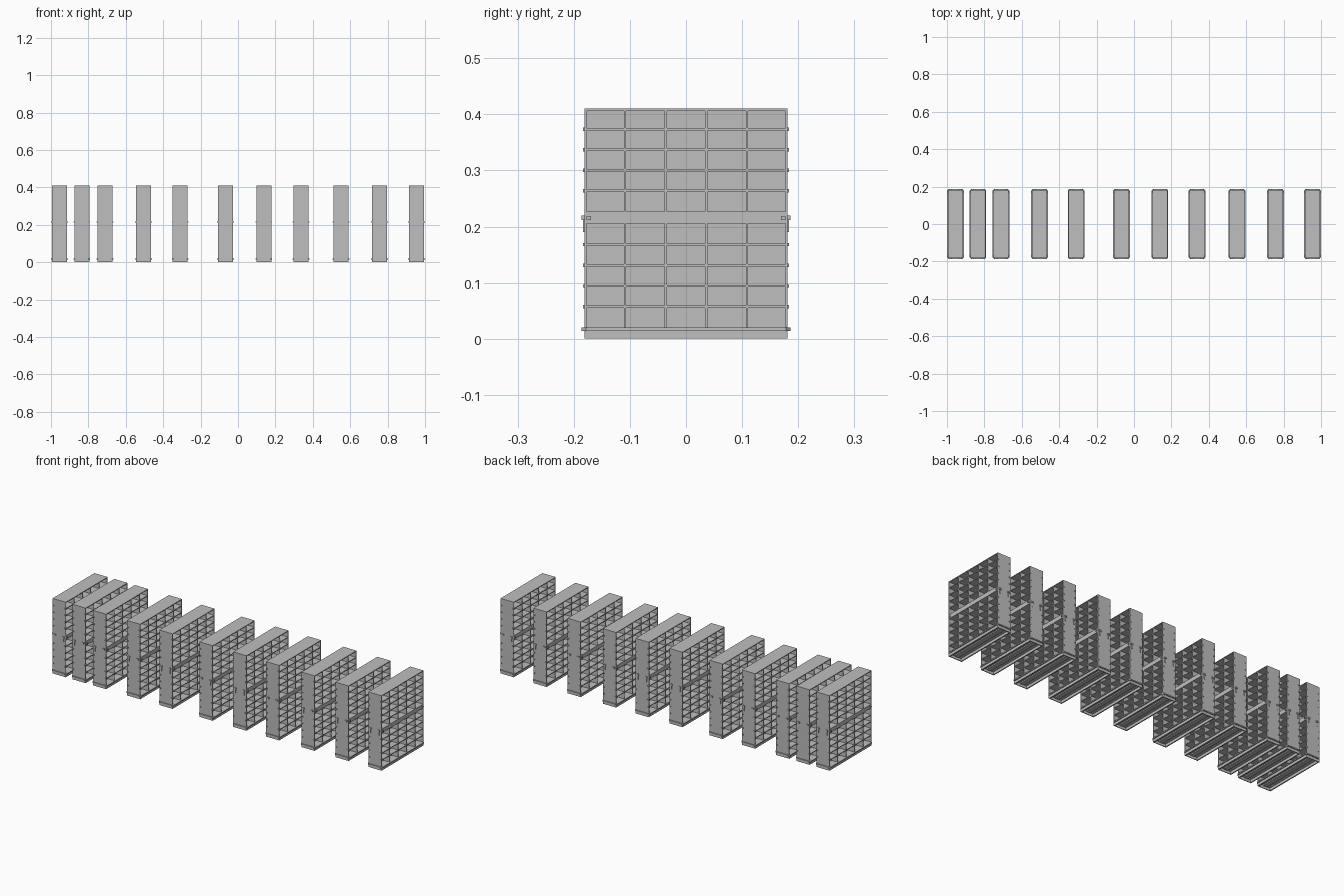
import bpy
import bmesh
from mathutils import Matrix, Vector

if "Cube" in bpy.data.objects:
    bpy.data.objects.remove(bpy.data.objects["Cube"], do_unlink=True)

grey = bpy.data.materials.new("light grey")
grey.use_nodes = True
grey.diffuse_color = (0.52, 0.52, 0.52, 1)
grey.node_tree.nodes["Principled BSDF"].inputs["Base Color"].default_value = (0.52, 0.52, 0.52, 1)

# Overall sizes of one rack
HX, HY, TOP = 0.04, 0.181, 0.41
BASE, MID_LOW, MID_HIGH = 0.02, 0.205, 0.227
PANEL = 0.004
ROWS, COLUMNS = 5, 5
RACK_X = [-0.955, -0.835, -0.711, -0.505, -0.309, -0.066, 0.138, 0.336, 0.55, 0.756, 0.955]


def box(bm, x, y, z):
    """Add a box given its (low, high) range on each axis."""
    size = Vector([r[1] - r[0] for r in (x, y, z)])
    centre = Vector([(r[1] + r[0]) / 2 for r in (x, y, z)])
    bmesh.ops.create_cube(bm, size=1, matrix=Matrix.Translation(centre) @ Matrix.Diagonal(size).to_4x4())


def around(c, half):
    return (c - half, c + half)


def finish(name, bm):
    mesh = bpy.data.meshes.new(name)
    bm.to_mesh(mesh)
    bm.free()
    mesh.materials.append(grey)
    return name, mesh


def ring(bm, hx, hy, cut, width, low, high):
    """Rectangular band with chamfered corners."""
    def outline(hx, hy, z):
        pts = []
        for sx, sy in ((1, 1), (-1, 1), (-1, -1), (1, -1)):
            corner = [(sx * hx, sy * (hy - cut)), (sx * (hx - cut), sy * hy)]
            pts += corner if sx * sy > 0 else corner[::-1]
        return [bm.verts.new((x, y, z)) for x, y in pts]
    loops = [outline(hx, hy, low), outline(hx, hy, high),
             outline(hx - width, hy - width, high), outline(hx - width, hy - width, low)]
    for a, b in zip(loops, loops[1:] + loops[:1]):
        for i in range(8):
            j = (i + 1) % 8
            bm.faces.new((a[i], a[j], b[j], b[i]))
    bmesh.ops.recalc_face_normals(bm, faces=bm.faces)


parts = []
shelf_heights = []
for low, high in ((BASE, MID_LOW), (MID_HIGH, TOP)):
    step = (high - low) / ROWS
    shelf_heights += [low + step * i for i in range(1, ROWS)]

# End walls, upright dividers and the central back panel
bm = bmesh.new()
for s in (-1, 1):
    box(bm, (-HX, HX), around(s * (HY - PANEL / 2), PANEL / 2), (0, TOP))
parts.append(finish("end_walls", bm))

bm = bmesh.new()
for i in range(1, COLUMNS):
    box(bm, (-HX, HX), around(-HY + 2 * HY * i / COLUMNS, PANEL / 2), (BASE, TOP))
parts.append(finish("dividers", bm))

bm = bmesh.new()
box(bm, around(0, 0.002), (-HY + PANEL, HY - PANEL), (BASE, TOP - PANEL))
parts.append(finish("back_panel", bm))

# Shelves, middle band and roof
bm = bmesh.new()
for z in shelf_heights:
    box(bm, (-HX, HX), (-HY, HY), around(z, PANEL / 2))
parts.append(finish("shelves", bm))

bm = bmesh.new()
box(bm, (-HX, HX), (-HY, HY), (MID_LOW, MID_HIGH))
parts.append(finish("middle_band", bm))

bm = bmesh.new()
box(bm, (-HX, HX), (-HY, HY), (TOP - PANEL, TOP))
parts.append(finish("roof", bm))

# Hollow base with a floor, long skirts and a rail under the floor
bm = bmesh.new()
box(bm, (-HX, HX), (-HY, HY), (0.014, BASE))
for s in (-1, 1):
    box(bm, around(s * (HX - 0.003), 0.003), (-HY, HY), (0, 0.015))
box(bm, around(0, 0.012), (-HY + 0.01, HY - 0.01), (0.008, 0.015))
parts.append(finish("base", bm))

bm = bmesh.new()
ring(bm, 0.045, 0.186, 0.008, 0.008, 0.014, 0.02)
parts.append(finish("base_bumper", bm))

# Small shelf clips on the end walls
bm = bmesh.new()
for z in shelf_heights:
    for sy in (-1, 1):
        for sx in (-1, 1):
            box(bm, around(sx * 0.034, 0.003), around(sy * (HY + 0.001), 0.0015), around(z, 0.003))
parts.append(finish("shelf_clips", bm))

# Corner brackets and hanging latches at the middle band
bm = bmesh.new()
for sy in (-1, 1):
    for sx in (-1, 1):
        box(bm, around(sx * 0.0425, 0.0025), around(sy * 0.173, 0.004), around(0.2155, 0.0035))
        box(bm, around(sx * 0.026, 0.006), around(sy * 0.1835, 0.0025), around(0.2155, 0.004))
        box(bm, around(sx * 0.026, 0.002), around(sy * 0.1825, 0.0015), (0.19, 0.213))
parts.append(finish("latches", bm))

# Repeat the rack along the row
for n, x in enumerate(RACK_X, 1):
    for name, mesh in parts:
        obj = bpy.data.objects.new(f"rack_{n}_{name}", mesh)
        obj.location.x = x
        bpy.context.collection.objects.link(obj)
